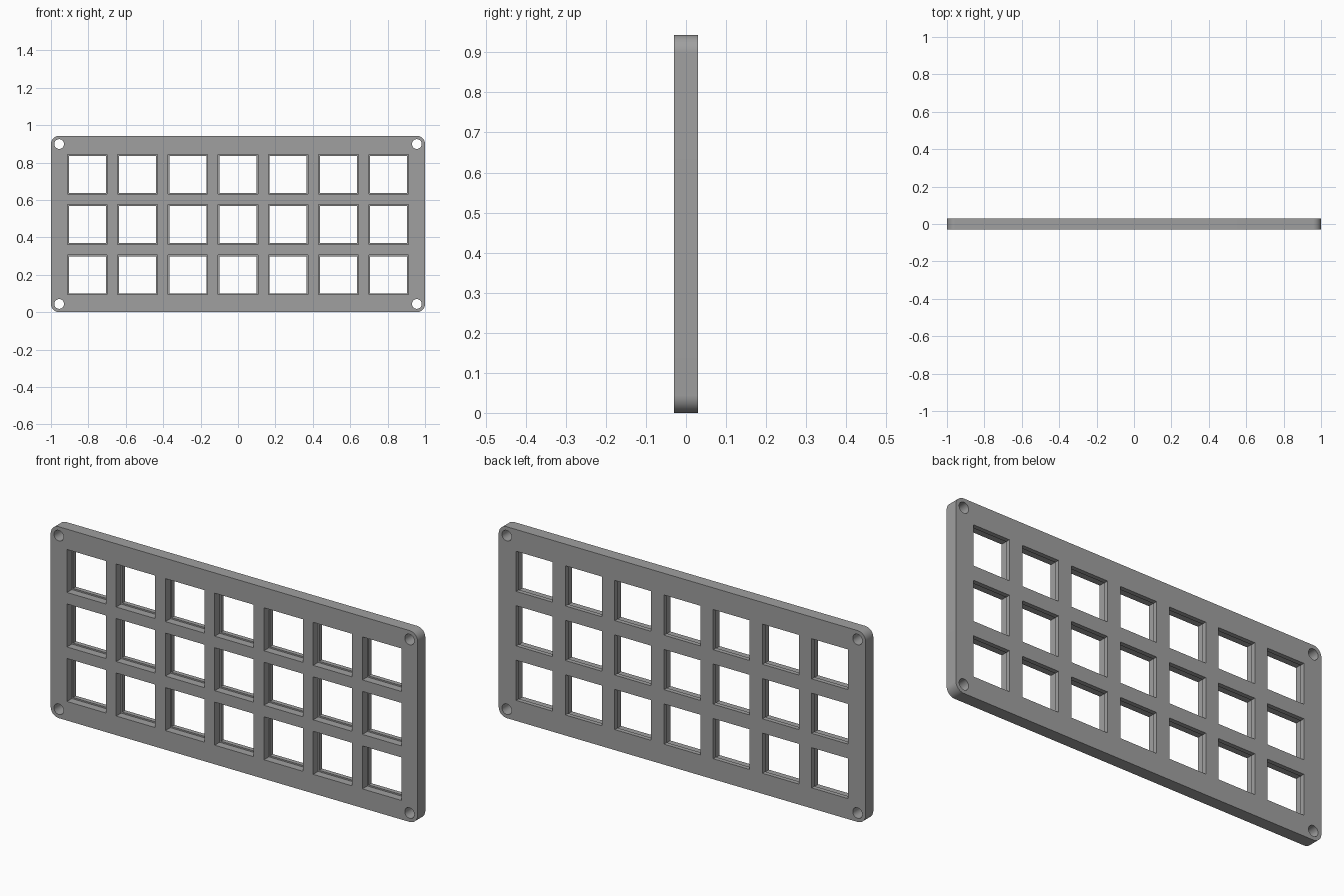
import bpy, bmesh, math
from mathutils import Matrix, Vector

W, H, T = 2.0, 0.943, 0.06        # plate size
MID = H / 2
CORNER = 0.044                    # corner radius and hole inset
PITCH = 0.2685                    # window spacing
FRONT_WIN, BACK_WIN = 0.212, 0.198
LIP = 0.022                       # thickness of the narrow rear lip

cube = bpy.data.objects.get("Cube")
if cube:
    bpy.data.objects.remove(cube, do_unlink=True)

grey = bpy.data.materials.new("plain grey")
grey.use_nodes = True
colour = (0.35, 0.35, 0.35, 1)
grey.diffuse_color = colour
grey.node_tree.nodes["Principled BSDF"].inputs["Base Color"].default_value = colour


def make_object(name, bm):
    bmesh.ops.recalc_face_normals(bm, faces=bm.faces)
    mesh = bpy.data.meshes.new(name)
    bm.to_mesh(mesh)
    bm.free()
    mesh.materials.append(grey)
    obj = bpy.data.objects.new(name, mesh)
    bpy.context.collection.objects.link(obj)
    return obj


def add_box(bm, x, z, size, y0, y1):
    matrix = Matrix.Translation((x, (y0 + y1) / 2, z)) @ Matrix.Diagonal((size, y1 - y0, size, 1))
    bmesh.ops.create_cube(bm, size=1, matrix=matrix)


def corners():
    for sx in (-1, 1):
        for sz in (-1, 1):
            yield sx * (W / 2 - CORNER), MID + sz * (H / 2 - CORNER)


def windows():
    for col in range(-3, 4):
        for row in range(-1, 2):
            yield col * PITCH, MID - 0.003 + row * PITCH


# Plate outline with rounded corners, extruded through its thickness
bm = bmesh.new()
steps = 12
outline = []
for quarter, (sx, sz) in enumerate([(1, 1), (-1, 1), (-1, -1), (1, -1)]):
    for i in range(steps + 1):
        a = math.pi / 2 * (quarter + i / steps)
        x = sx * (W / 2 - CORNER) + CORNER * math.cos(a)
        z = MID + sz * (H / 2 - CORNER) + CORNER * math.sin(a)
        outline.append(bm.verts.new((x, -T / 2, z)))
face = bm.faces.new(outline)
extruded = bmesh.ops.extrude_face_region(bm, geom=[face])["geom"]
bmesh.ops.translate(bm, vec=Vector((0, T, 0)),
                    verts=[v for v in extruded if isinstance(v, bmesh.types.BMVert)])
plate = make_object("window_plate", bm)

# Wider recesses cut from the front
bm = bmesh.new()
for x, z in windows():
    add_box(bm, x, z, FRONT_WIN, -T, T / 2 - LIP)
recess_cutter = make_object("recess_cutter", bm)

# Through windows and corner screw holes
bm = bmesh.new()
for x, z in windows():
    add_box(bm, x, z, BACK_WIN, -T, T)
for x, z in corners():
    matrix = Matrix.Translation((x, 0, z)) @ Matrix.Rotation(math.pi / 2, 4, "X")
    bmesh.ops.create_cone(bm, cap_ends=True, segments=40, radius1=0.026,
                          radius2=0.026, depth=2 * T, matrix=matrix)
through_cutter = make_object("through_cutter", bm)

# Apply the cuts
bpy.ops.object.select_all(action="DESELECT")
bpy.context.view_layer.objects.active = plate
plate.select_set(True)
for cutter in (recess_cutter, through_cutter):
    cutter.hide_render = True
    cut = plate.modifiers.new(cutter.name, "BOOLEAN")
    cut.operation = "DIFFERENCE"
    cut.solver = "EXACT"
    cut.object = cutter
    bpy.ops.object.modifier_apply(modifier=cut.name)
for cutter in (recess_cutter, through_cutter):
    bpy.data.objects.remove(cutter, do_unlink=True)

bpy.ops.object.shade_smooth_by_angle(angle=math.radians(30))
